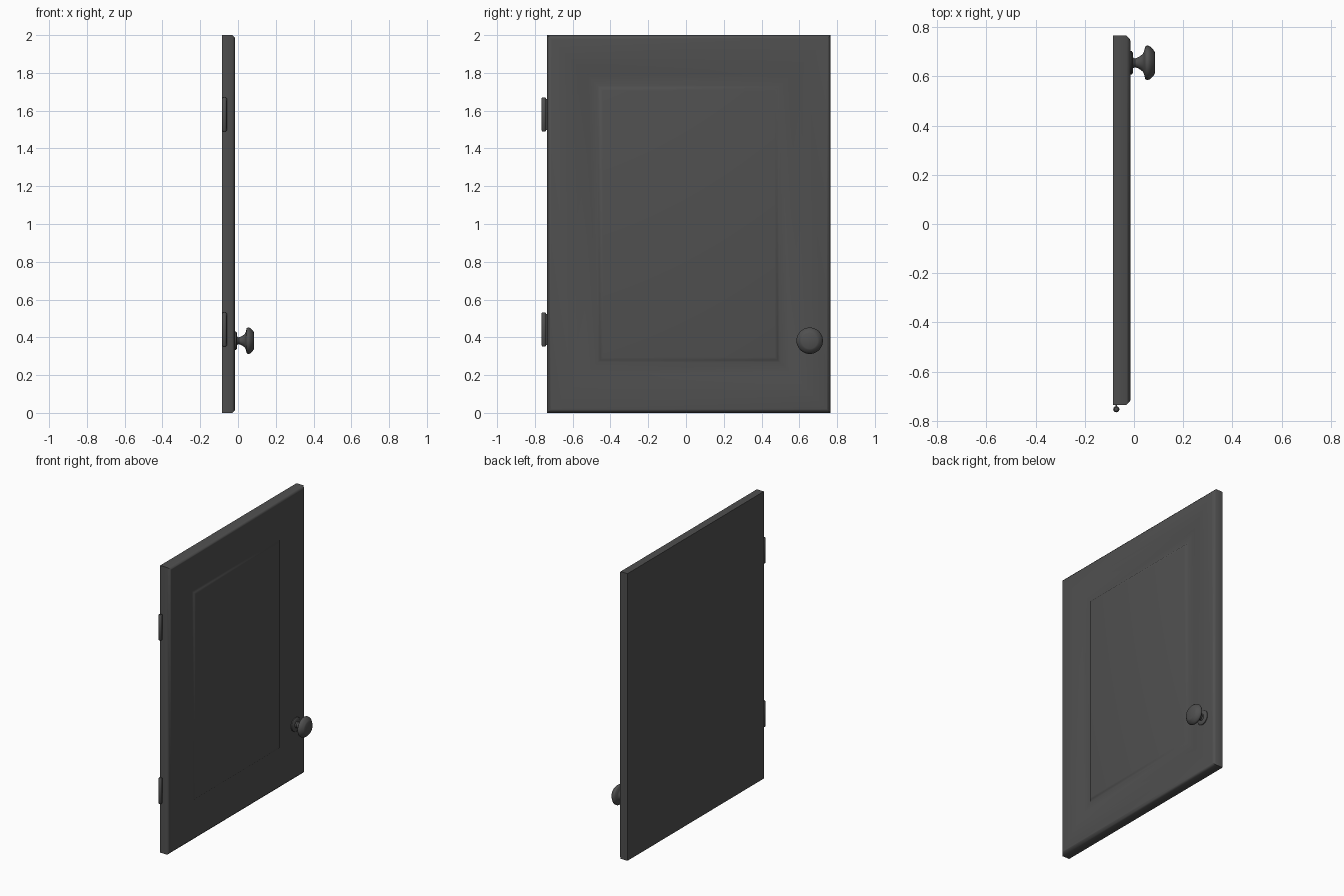
import bpy, bmesh, math
from mathutils import Matrix

if "Cube" in bpy.data.objects:
    bpy.data.objects.remove(bpy.data.objects["Cube"])

Y0, Y1, H = -0.735, 0.765, 2.0

# Dark charcoal finish on every part
dark = bpy.data.materials.new("charcoal")
dark.diffuse_color = (0.08, 0.08, 0.08, 1)
dark.use_nodes = True
dark.node_tree.nodes["Principled BSDF"].inputs["Base Color"].default_value = dark.diffuse_color


def finish(bm, name, angle=40):
    bmesh.ops.recalc_face_normals(bm, faces=bm.faces)
    me = bpy.data.meshes.new(name)
    bm.to_mesh(me)
    bm.free()
    me.materials.append(dark)
    ob = bpy.data.objects.new(name, me)
    bpy.context.collection.objects.link(ob)
    bpy.context.view_layer.objects.active = ob
    ob.select_set(True)
    bpy.ops.object.shade_smooth_by_angle(angle=math.radians(angle))
    ob.select_set(False)
    return ob


def lathe(name, profile, axis_matrix, n=32):
    """Revolve (radius, height) points about local z, then place."""
    bm = bmesh.new()
    rings = [[bm.verts.new((r * math.cos(2 * math.pi * i / n),
                            r * math.sin(2 * math.pi * i / n), h))
              for i in range(n)] for r, h in profile]
    for a, b in zip(rings, rings[1:]):
        for i in range(n):
            j = (i + 1) % n
            bm.faces.new((a[i], a[j], b[j], b[i]))
    bm.faces.new(rings[0])
    bm.faces.new(rings[-1])
    bm.transform(axis_matrix)
    return finish(bm, name)


# Door: nested rectangles (inset, x) from back to raised centre field
bm = bmesh.new()
loops = []
for d, x in [(0, -0.085), (0, -0.031), (0.015, -0.016), (0.02, -0.015),
             (0.12, -0.015), (0.16, -0.018), (0.21, -0.025), (0.268, -0.030),
             (0.280, -0.021), (0.295, -0.018)]:
    loops.append([bm.verts.new((x, y, z)) for y, z in
                  ((Y0 + d, d), (Y1 - d, d), (Y1 - d, H - d), (Y0 + d, H - d))])
for a, b in zip(loops, loops[1:]):
    for i in range(4):
        j = (i + 1) % 4
        bm.faces.new((a[i], a[j], b[j], b[i]))
bm.faces.new(loops[0])
bm.faces.new(loops[-1])
finish(bm, "door_panel", 50)

# Knob with backplate, flared neck and chamfered face
knob = [(0.048, -0.017), (0.048, -0.010), (0.042, -0.005), (0.022, -0.004),
        (0.018, 0.004), (0.021, 0.014), (0.028, 0.026), (0.036, 0.036),
        (0.047, 0.041), (0.066, 0.046), (0.069, 0.050), (0.070, 0.056),
        (0.068, 0.063), (0.060, 0.072), (0.050, 0.081), (0.042, 0.085)]
lathe("knob", knob, Matrix.Translation((0, 0.655, 0.382))
      @ Matrix.Rotation(math.pi / 2, 4, 'Y'))

# Hinge barrels
for name, z in (("lower_hinge", 0.352), ("upper_hinge", 1.490)):
    R = 0.0125
    lathe(name, [(0.008, 0), (R, 0.006), (R, 0.174), (0.008, 0.18)],
          Matrix.Translation((-0.072, -0.7525, z)), 20)
    # Leaf joining the barrel to the door edge
    bm = bmesh.new()
    bmesh.ops.create_cube(bm, size=1, matrix=Matrix.Translation((-0.072, -0.741, z + 0.09))
                          @ Matrix.Diagonal((0.006, 0.014, 0.165, 1)))
    finish(bm, name + "_leaf")
